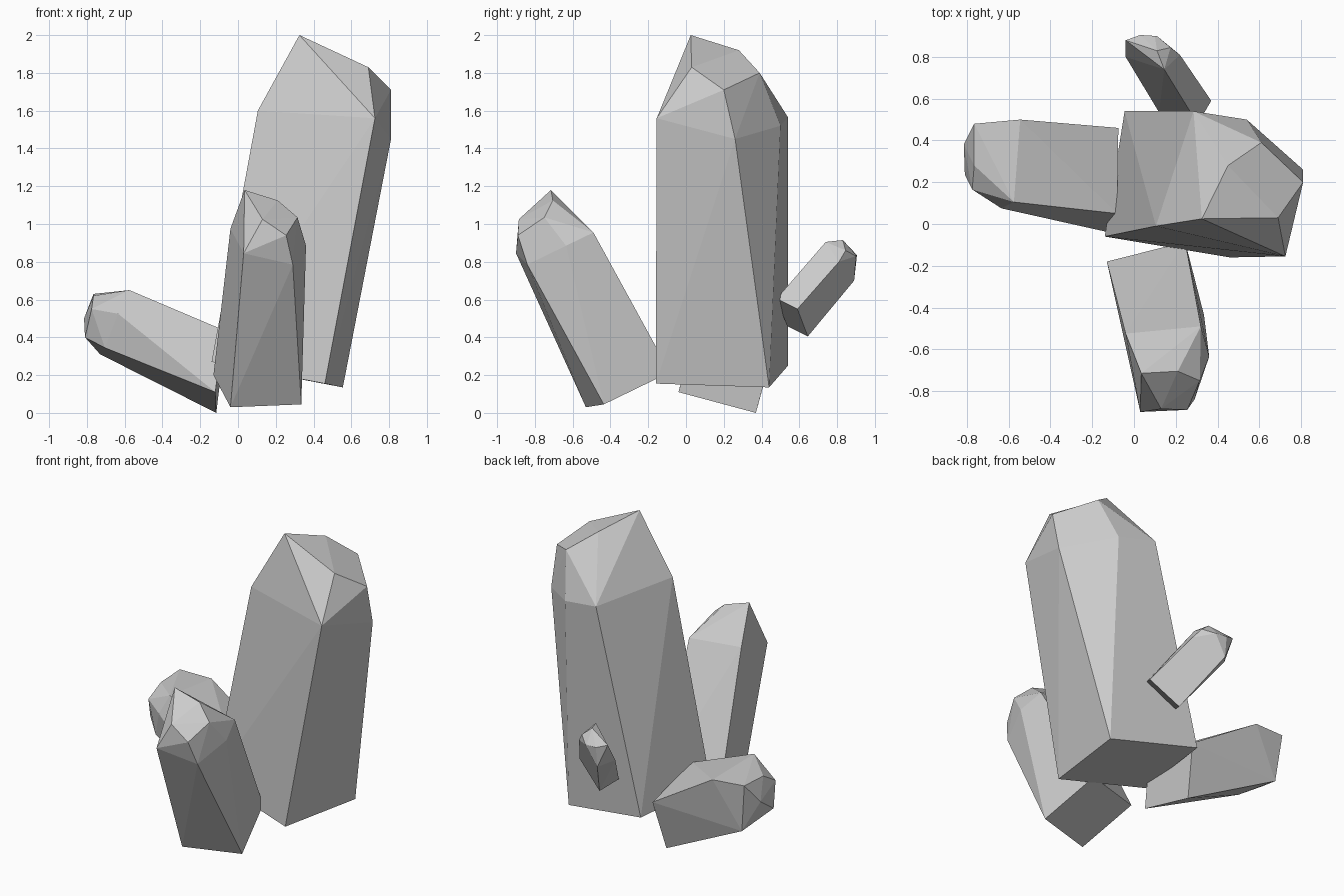
import bpy
import bmesh
from math import radians
from mathutils import Vector

# Remove the default object
default = bpy.data.objects.get("Cube")
if default:
    bpy.data.objects.remove(default, do_unlink=True)

# Single stone colour
stone = bpy.data.materials.new("grey_crystal")
stone.use_nodes = True
grey = (0.6, 0.6, 0.6, 1)
stone.diffuse_color = grey
stone.node_tree.nodes["Principled BSDF"].inputs["Base Color"].default_value = grey


def crystal(name, base, shoulder, tip):
    """Faceted shard: a four-cornered base (the last corner is derived),
    a five-cornered shoulder where the shaft ends, and a slanted tip facet."""
    corners = [Vector(p) for p in base]
    corners.append(corners[0] + corners[2] - corners[1])
    bm = bmesh.new()
    for point in corners + [Vector(p) for p in shoulder + tip]:
        bm.verts.new(point)

    # Wrap the rings in flat facets and drop anything left inside
    bmesh.ops.convex_hull(bm, input=list(bm.verts))
    loose = [v for v in bm.verts if not v.link_faces]
    bmesh.ops.delete(bm, geom=loose, context="VERTS")

    # Merge the nearly level triangles into whole facets
    bmesh.ops.dissolve_limit(bm, angle_limit=radians(3),
                             verts=list(bm.verts), edges=list(bm.edges))
    bmesh.ops.recalc_face_normals(bm, faces=list(bm.faces))

    mesh = bpy.data.meshes.new(name)
    bm.to_mesh(mesh)
    bm.free()
    mesh.materials.append(stone)
    shard = bpy.data.objects.new(name, mesh)
    bpy.context.scene.collection.objects.link(shard)
    return shard


# Tall central shard
crystal(
    "main_crystal",
    base=[(-.14, -.06, .27), (.46, -.16, .155), (.555, .44, .135)],
    shoulder=[(.105, -.01, 1.6), (.725, -.155, 1.56), (.81, .26, 1.45),
              (.54, .5, 1.52), (.285, .54, 1.565)],
    tip=[(.325, .025, 2), (.45, .28, 1.92), (.61, .39, 1.8),
         (.81, .2, 1.71), (.69, .03, 1.83)],
)

# Medium shard leaning forward
crystal(
    "front_crystal",
    base=[(-.13, -.18, .2), (-.04, -.53, .03), (.335, -.435, .045)],
    shoulder=[(-.04, -.525, .975), (.03, -.9, .845), (.29, -.84, .785),
              (.36, -.635, .885), (.32, -.49, .955)],
    tip=[(.035, -.715, 1.18), (.21, -.705, 1.125), (.315, -.75, 1.035),
         (.255, -.89, .94), (.13, -.885, 1.025)],
)

# Medium shard lying towards the right
crystal(
    "right_crystal",
    base=[(-.08, .05, .44), (-.12, -.04, .11), (-.115, .37, 0)],
    shoulder=[(-.575, .105, .65), (-.545, .5, .62), (-.73, .455, .31),
              (-.705, .14, .345), (-.635, .075, .525)],
    tip=[(-.765, .28, .62), (-.765, .48, .63), (-.815, .38, .5),
         (-.81, .235, .4), (-.775, .165, .55)],
)

# Small shard sprouting from the back
crystal(
    "back_crystal",
    base=[(.305, .48, .605), (.37, .59, .55), (.185, .645, .405)],
    shoulder=[(.145, .74, .905), (.22, .81, .8), (.03, .89, .7),
              (-.04, .8, .73), (.11, .9, .83)],
    tip=[(.11, .83, .915), (.175, .845, .86), (.1, .9, .835),
         (.03, .905, .835), (-.04, .88, .86)],
)
